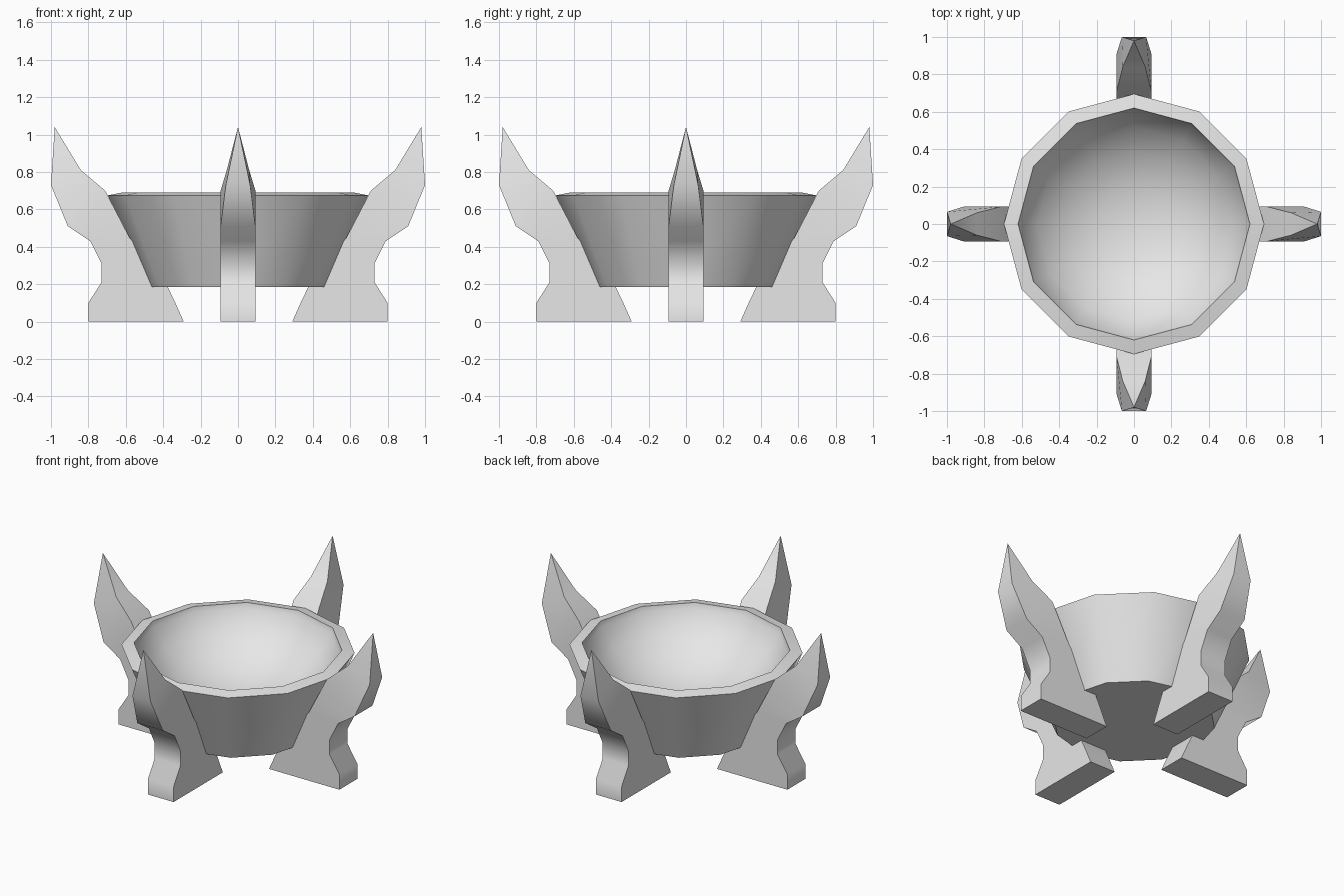
import bpy
import bmesh
from math import pi, radians
from mathutils import Matrix

cube = bpy.data.objects.get("Cube")
if cube:
    bpy.data.objects.remove(cube, do_unlink=True)

stone = bpy.data.materials.new("pale_grey")
stone.use_nodes = True
GREY = (0.8, 0.8, 0.8, 1)
stone.diffuse_color = GREY
stone.node_tree.nodes["Principled BSDF"].inputs["Base Color"].default_value = GREY


def finish(bm, name):
    bmesh.ops.recalc_face_normals(bm, faces=bm.faces)
    mesh = bpy.data.meshes.new(name)
    bm.to_mesh(mesh)
    bm.free()
    mesh.materials.append(stone)
    obj = bpy.data.objects.new(name, mesh)
    bpy.context.collection.objects.link(obj)
    bpy.ops.object.select_all(action='DESELECT')
    obj.select_set(True)
    bpy.context.view_layer.objects.active = obj
    bpy.ops.object.shade_smooth_by_angle(angle=radians(40))
    return obj


# Bowl: a twelve-sided turned profile, from under the base to the inner floor
def make_bowl():
    profile = [(0, 0.185), (0.485, 0.185), (0.695, 0.675), (0.62, 0.69),
               (0.612, 0.655), (0.52, 0.54), (0.39, 0.43), (0.2, 0.36), (0, 0.34)]
    bm = bmesh.new()
    verts = [bm.verts.new((r, 0, z)) for r, z in profile]
    edges = [bm.edges.new(pair) for pair in zip(verts, verts[1:])]
    bmesh.ops.spin(bm, geom=verts + edges, cent=(0, 0, 0), axis=(0, 0, 1),
                   angle=2 * pi, steps=12, use_merge=True)
    bmesh.ops.remove_doubles(bm, verts=bm.verts, dist=0.0005)
    return finish(bm, "bowl")


# Leg: rungs of outer point, inner point and their half widths, ending in a spike
def make_leg(name, angle):
    rungs = [((0.80, 0), (0.29, 0), 0.093, 0.093),
             ((0.80, 0.10), (0.335, 0.10), 0.093, 0.093),
             ((0.73, 0.21), (0.385, 0.205), 0.093, 0.093),
             ((0.73, 0.31), (0.46, 0.30), 0.093, 0.093),
             ((0.79, 0.43), (0.58, 0.45), 0.093, 0.093),
             ((0.91, 0.51), (0.71, 0.70), 0.093, 0.093),
             ((1.0, 0.73), (0.84, 0.81), 0.065, 0.06)]
    bm = bmesh.new()
    rings = []
    for (xo, zo), (xi, zi), wo, wi in rungs:
        corners = [(xo, -wo, zo), (xo, wo, zo), (xi, wi, zi), (xi, -wi, zi)]
        rings.append([bm.verts.new(c) for c in corners])
    tip = bm.verts.new((0.98, 0, 1.04))
    bm.faces.new(rings[0])
    for i in range(4):
        j = (i + 1) % 4
        for low, high in zip(rings, rings[1:]):
            bm.faces.new((low[i], low[j], high[j], high[i]))
        bm.faces.new((rings[-1][i], rings[-1][j], tip))
    bm.transform(Matrix.Rotation(angle, 4, 'Z'))
    return finish(bm, name)


make_bowl()
for k, side in enumerate(("left", "back", "right", "front")):
    make_leg(side + "_leg", k * pi / 2)
